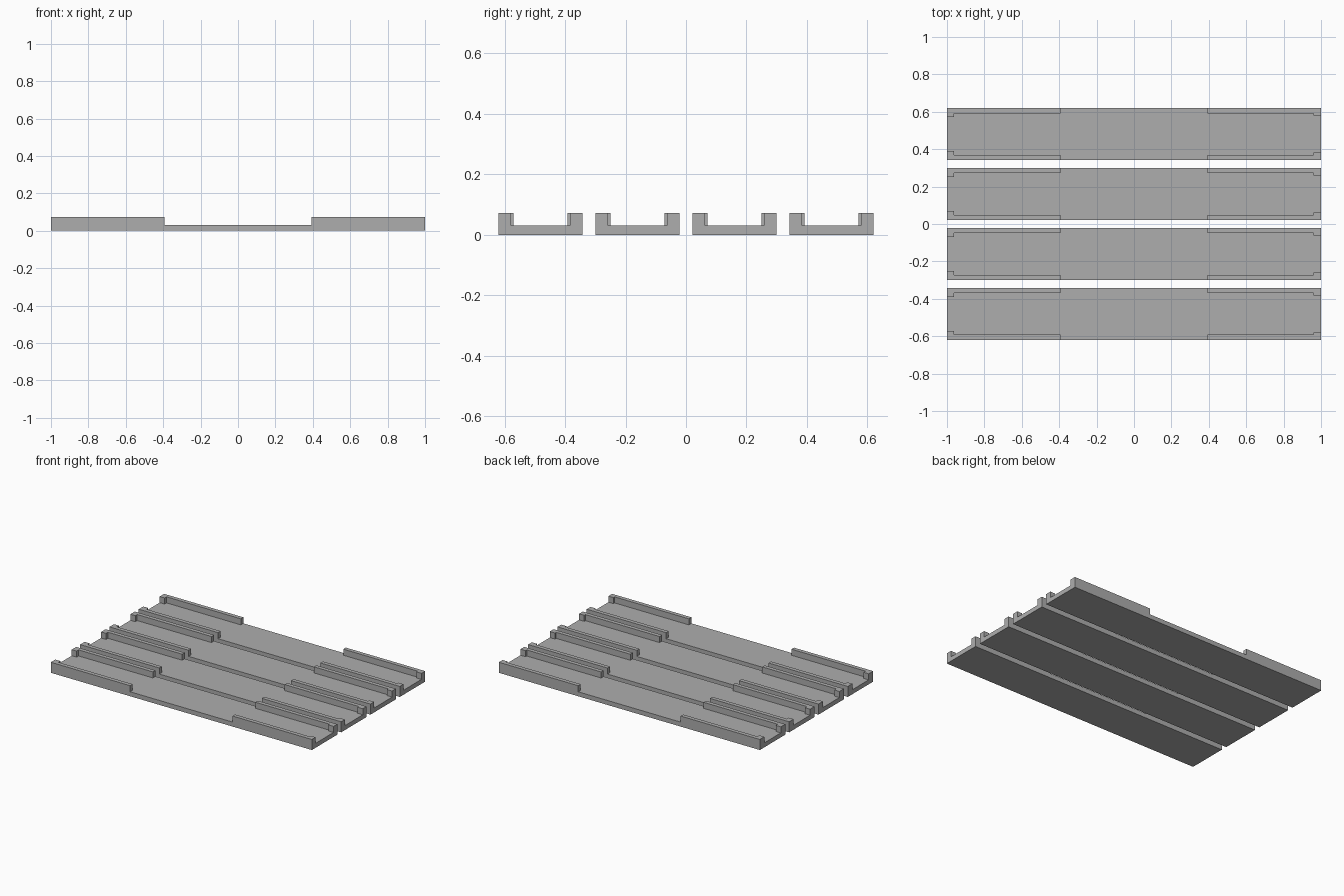
import bpy
import bmesh

if "Cube" in bpy.data.objects:
    bpy.data.objects.remove(bpy.data.objects["Cube"])

LENGTH, WIDTH, HEIGHT = 2.0, 0.278, 0.073
FLOOR = 0.031          # thickness of the tray floor
PITCH = 0.3207         # spacing between trays
H = WIDTH / 2

grey = bpy.data.materials.new("plain_grey")
grey.diffuse_color = (0.42, 0.42, 0.42, 1)
grey.use_nodes = True
grey.node_tree.nodes["Principled BSDF"].inputs["Base Color"].default_value = grey.diffuse_color


def prism(name, outline, z0, z1):
    """Extrude a plan outline from z0 to z1."""
    bm = bmesh.new()
    face = bm.faces.new([bm.verts.new((x, y, z0)) for x, y in outline])
    ext = bmesh.ops.extrude_face_region(bm, geom=[face])
    verts = [g for g in ext["geom"] if isinstance(g, bmesh.types.BMVert)]
    bmesh.ops.translate(bm, verts=verts, vec=(0, 0, z1 - z0))
    bmesh.ops.recalc_face_normals(bm, faces=bm.faces)
    mesh = bpy.data.meshes.new(name)
    bm.to_mesh(mesh)
    bm.free()
    mesh.materials.append(grey)
    obj = bpy.data.objects.new(name, mesh)
    bpy.context.collection.objects.link(obj)
    return obj


# Solid block for one tray
L = LENGTH / 2
tray = prism("tray_1", [(-L, -H), (L, -H), (L, H), (-L, H)], 0, HEIGHT)

# Channel between the side rails: end lips, rails, and the open middle
half = [(-1.1, H - 0.049), (-0.962, H - 0.049), (-0.962, H - 0.028),
        (-0.393, H - 0.028), (-0.393, H + 0.1), (0.392, H + 0.1),
        (0.392, H - 0.028), (0.961, H - 0.028), (0.961, H - 0.041),
        (1.1, H - 0.041)]
channel = half + [(x, -y) for x, y in reversed(half)]
cutter = prism("channel_cutter", channel, FLOOR, HEIGHT + 0.1)
cutter.hide_render = True

cut = tray.modifiers.new("channel", "BOOLEAN")
cut.operation = "DIFFERENCE"
cut.solver = "EXACT"
cut.object = cutter
bpy.context.view_layer.objects.active = tray
bpy.ops.object.modifier_apply(modifier="channel")
bpy.data.objects.remove(cutter)

# Four identical trays side by side
for i in range(4):
    obj = tray
    if i:
        obj = bpy.data.objects.new(f"tray_{i + 1}", tray.data)
        bpy.context.collection.objects.link(obj)
    obj.location.y = (i - 1.5) * PITCH
